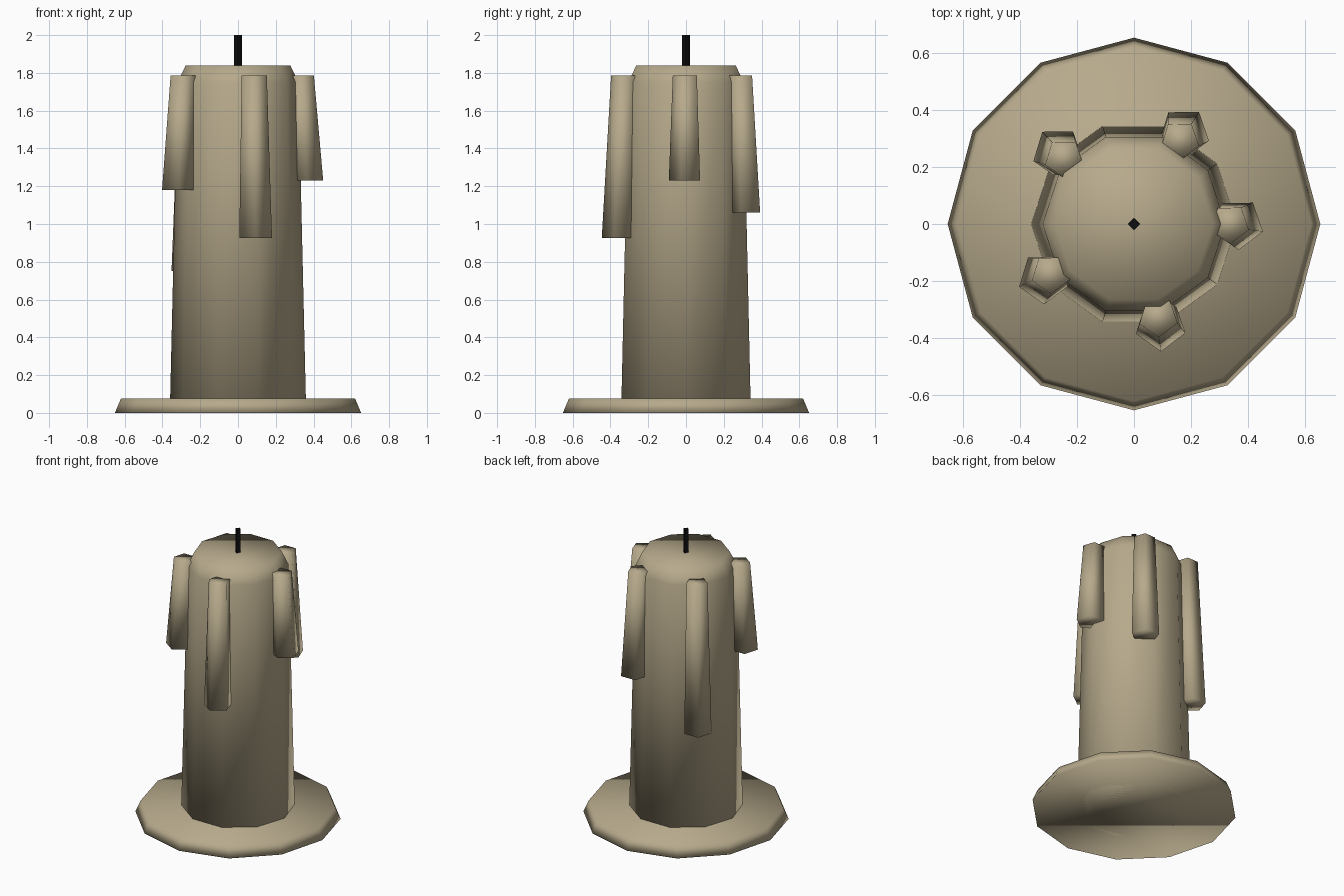
import bpy
import math

if "Cube" in bpy.data.objects:
    bpy.data.objects.remove(bpy.data.objects["Cube"])


def material(name, rgb):
    m = bpy.data.materials.new(name)
    m.diffuse_color = (*rgb, 1)
    m.use_nodes = True
    m.node_tree.nodes["Principled BSDF"].inputs["Base Color"].default_value = m.diffuse_color
    return m


wax = material("tan_wax", (0.47, 0.40, 0.26))
black = material("black_wick", (0.004, 0.004, 0.004))


def loft(name, rings, sides, turn, mat, smooth=True):
    """Closed tube through rings of (x, y, z, radius)."""
    verts, faces = [], []
    for x, y, z, r in rings:
        for i in range(sides):
            a = math.radians(turn) + math.tau * i / sides
            verts.append((x + r * math.cos(a), y + r * math.sin(a), z))
    for k in range(len(rings) - 1):
        for i in range(sides):
            j = (i + 1) % sides
            faces.append((k * sides + i, k * sides + j,
                          (k + 1) * sides + j, (k + 1) * sides + i))
    faces.append(tuple(reversed(range(sides))))
    faces.append(tuple(range((len(rings) - 1) * sides, len(rings) * sides)))
    mesh = bpy.data.meshes.new(name)
    mesh.from_pydata(verts, [], faces)
    mesh.materials.append(mat)
    for p in mesh.polygons:
        p.use_smooth = smooth
    obj = bpy.data.objects.new(name, mesh)
    bpy.context.collection.objects.link(obj)
    return obj


# Pooled wax base
loft("base_plate", [(0, 0, 0, 0.652), (0, 0, 0.075, 0.62)], 12, 0, wax)

# Tapered candle with bevelled shoulder
loft("candle_body", [(0, 0, 0.0, 0.361), (0, 0, 1.75, 0.32),
                     (0, 0, 1.84, 0.277)], 10, 0, wax)

# Wick
loft("wick", [(0, 0, 1.8, 0.021), (0, 0, 2.0, 0.021)], 4, 0, black, False)

# Wax drips: lower centre x, y, lower end z; they lean outward and widen downward
drips = [(0.364, 0.0, 1.23), (0.175, 0.318, 1.06), (-0.266, 0.25, 0.75),
         (-0.316, -0.19, 1.18), (0.093, -0.355, 0.925)]
for n, (x, y, z) in enumerate(drips, 1):
    loft(f"wax_drip_{n}", [(x, y, z, 0.091), (x * 0.92, y * 0.92, 1.785, 0.07)],
         5, -17, wax)
